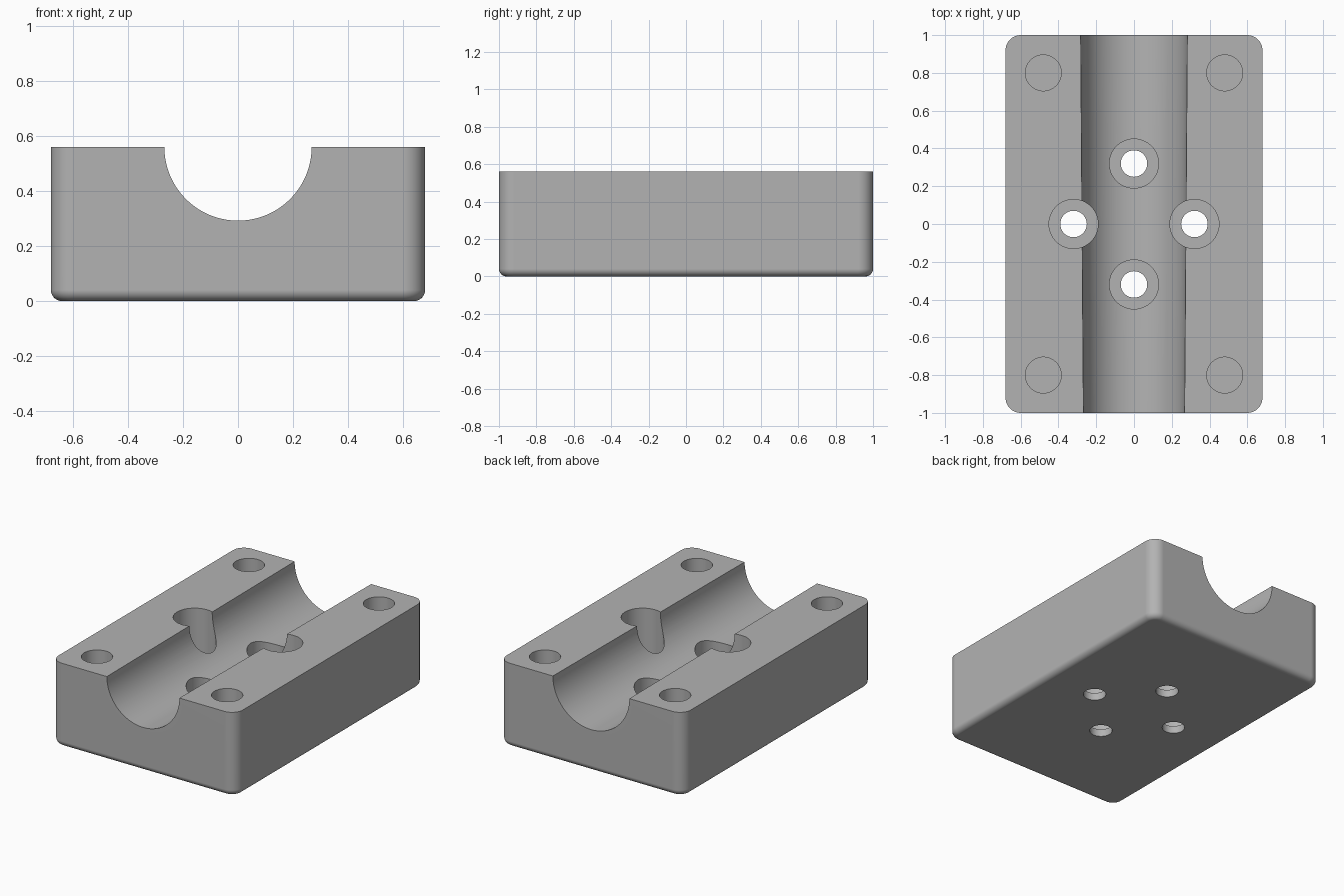
import bpy, bmesh, math
from mathutils import Matrix, Vector

cube = bpy.data.objects.get("Cube")
if cube:
    bpy.data.objects.remove(cube, do_unlink=True)

WIDTH, LENGTH, HEIGHT = 1.36, 2.0, 0.56

grey = bpy.data.materials.new("grey plastic")
grey.use_nodes = True
colour = (0.45, 0.45, 0.45, 1)
grey.diffuse_color = colour
grey.node_tree.nodes["Principled BSDF"].inputs["Base Color"].default_value = colour


def make_object(name, bm):
    mesh = bpy.data.meshes.new(name)
    bm.to_mesh(mesh)
    bm.free()
    mesh.materials.append(grey)
    obj = bpy.data.objects.new(name, mesh)
    bpy.context.collection.objects.link(obj)
    return obj


def cone_cutter(bm, start, end, r1, r2, sides=64):
    """Add a closed round cutter running from start to end."""
    start, end = Vector(start), Vector(end)
    axis = end - start
    turn = axis.to_track_quat("Z", "Y").to_matrix().to_4x4()
    bmesh.ops.create_cone(bm, cap_ends=True, segments=sides, radius1=r1, radius2=r2,
                          depth=axis.length,
                          matrix=Matrix.Translation((start + end) / 2) @ turn)


def cut(target, name, bm):
    cutter = make_object(name, bm)
    cutter.hide_render = True
    mod = target.modifiers.new(name, "BOOLEAN")
    mod.operation, mod.solver, mod.object = "DIFFERENCE", "EXACT", cutter
    bpy.ops.object.modifier_apply(modifier=mod.name)
    bpy.data.objects.remove(cutter, do_unlink=True)


# Block with rounded upright corners and a smaller round along the base
bm = bmesh.new()
bmesh.ops.create_cube(bm, size=1, matrix=Matrix.Translation((0, 0, HEIGHT / 2))
                      @ Matrix.Diagonal((WIDTH, LENGTH, HEIGHT, 1)))
uprights = [e for e in bm.edges if abs(e.verts[0].co.z - e.verts[1].co.z) > 0.1]
bmesh.ops.bevel(bm, geom=uprights, offset=0.08, offset_type="OFFSET",
                segments=10, profile=0.5, affect="EDGES")
base_edges = [e for e in bm.edges if all(v.co.z < 0.001 for v in e.verts)]
bmesh.ops.bevel(bm, geom=base_edges, offset=0.04, offset_type="OFFSET",
                segments=8, profile=0.5, affect="EDGES")
block = make_object("clamp_block", bm)
bpy.context.view_layer.objects.active = block
block.select_set(True)

# Half-round channel, slightly wider at the back
bm = bmesh.new()
cone_cutter(bm, (0, -LENGTH / 2 - 0.1, HEIGHT), (0, LENGTH / 2 + 0.1, HEIGHT),
            0.267, 0.283, 128)
cut(block, "channel_cutter", bm)

# Blind holes near the corners
bm = bmesh.new()
for x in (-0.48, 0.48):
    for y in (-0.8, 0.8):
        cone_cutter(bm, (x, y, 0.26), (x, y, 0.7), 0.095, 0.095)
cut(block, "corner_hole_cutter", bm)

# Four counterbored screw holes around the centre
spots = [(0.32 * math.cos(a), 0.32 * math.sin(a))
         for a in (i * math.pi / 2 for i in range(4))]
for name, bottom, radius in (("counterbore_cutter", 0.05, 0.13),
                             ("screw_hole_cutter", -0.1, 0.07)):
    bm = bmesh.new()
    for x, y in spots:
        cone_cutter(bm, (x, y, bottom), (x, y, 0.7), radius, radius)
    cut(block, name, bm)

# Smooth rounds, crisp rims and flat large faces
bpy.ops.object.shade_smooth_by_angle(angle=math.radians(30))
weighted = block.modifiers.new("weighted_normals", "WEIGHTED_NORMAL")
weighted.keep_sharp = True
